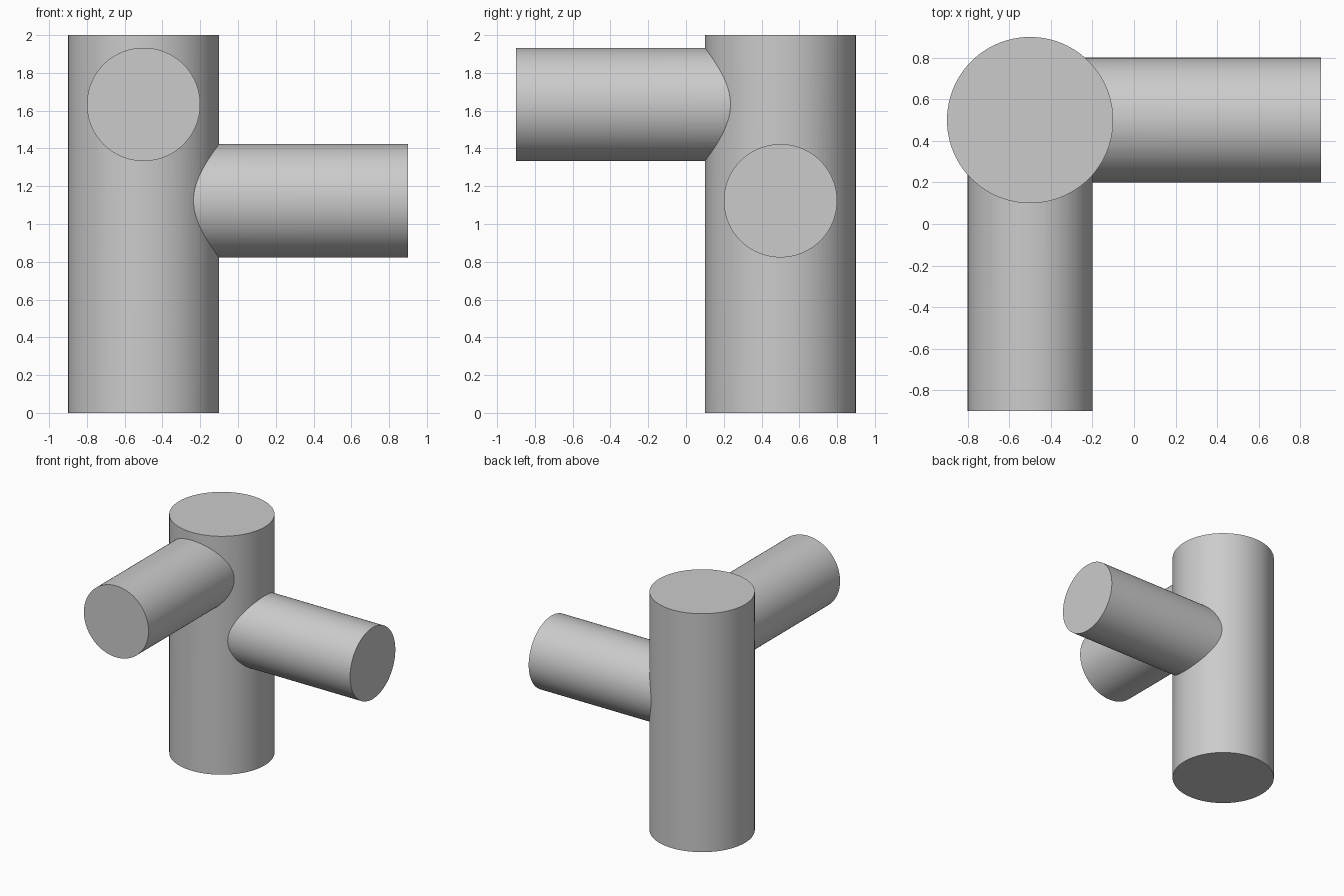
import bpy
import math
from mathutils import Vector

cube = bpy.data.objects.get("Cube")
if cube:
    bpy.data.objects.remove(cube, do_unlink=True)

# Single plain grey
grey = bpy.data.materials.new("light_grey")
grey.use_nodes = True
colour = (0.6, 0.6, 0.6, 1)
grey.diffuse_color = colour
bsdf = next(n for n in grey.node_tree.nodes if n.type == 'BSDF_PRINCIPLED')
bsdf.inputs["Base Color"].default_value = colour


def cylinder(name, start, end, radius):
    """Solid round bar between two points."""
    start, end = Vector(start), Vector(end)
    axis = end - start
    bpy.ops.mesh.primitive_cylinder_add(
        vertices=96, radius=radius, depth=axis.length,
        location=(start + end) / 2,
        rotation=axis.to_track_quat('Z', 'Y').to_euler())
    obj = bpy.context.object
    obj.name = obj.data.name = name
    obj.data.materials.append(grey)
    return obj


# Upright post with two side branches starting on its axis
AXIS_X, AXIS_Y = -0.5, 0.5
SIDE_Z, FRONT_Z = 1.123, 1.633
post = cylinder("branched_post", (AXIS_X, AXIS_Y, 0), (AXIS_X, AXIS_Y, 2), 0.4)
branches = [
    cylinder("left_branch", (AXIS_X, AXIS_Y, SIDE_Z), (0.9, AXIS_Y, SIDE_Z), 0.3),
    cylinder("front_branch", (AXIS_X, AXIS_Y, FRONT_Z), (AXIS_X, -0.9, FRONT_Z), 0.3),
]

# Fuse the branches into the post as one clean solid
bpy.ops.object.select_all(action='DESELECT')
bpy.context.view_layer.objects.active = post
post.select_set(True)
for branch in branches:
    union = post.modifiers.new("union", 'BOOLEAN')
    union.operation = 'UNION'
    union.solver = 'EXACT'
    union.object = branch
    bpy.ops.object.modifier_apply(modifier=union.name)
    bpy.data.objects.remove(branch, do_unlink=True)

# Smooth walls, crisp ends and joints
bpy.ops.object.shade_smooth_by_angle(angle=math.radians(25))
